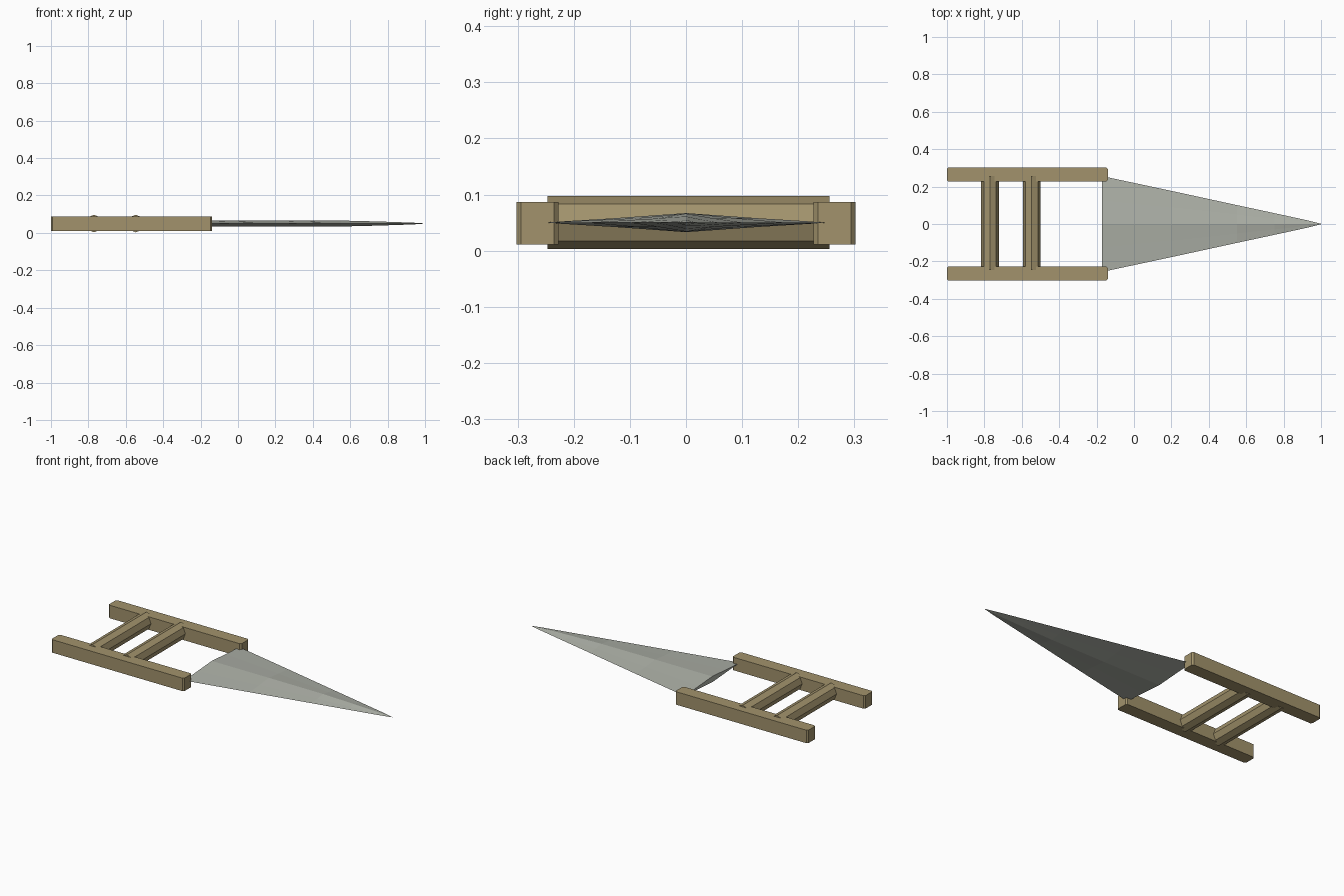
import bpy, bmesh, math

if "Cube" in bpy.data.objects:
    bpy.data.objects.remove(bpy.data.objects["Cube"])


def material(name, rgb):
    m = bpy.data.materials.new(name)
    m.diffuse_color = (*rgb, 1)
    m.use_nodes = True
    m.node_tree.nodes["Principled BSDF"].inputs["Base Color"].default_value = m.diffuse_color
    return m


WOOD = material("tan wood", (0.36, 0.29, 0.15))
STEEL = material("pale steel", (0.42, 0.44, 0.39))


def loft(name, rings, mat):
    """Skin a list of equal-length rings and cap both ends."""
    bm = bmesh.new()
    vs = [[bm.verts.new(p) for p in r] for r in rings]
    n = len(vs[0])
    for a, b in zip(vs, vs[1:]):
        for i in range(n):
            bm.faces.new((a[i], a[(i + 1) % n], b[(i + 1) % n], b[i]))
    bm.faces.new(vs[0])
    bm.faces.new(vs[-1])
    bmesh.ops.remove_doubles(bm, verts=bm.verts, dist=1e-5)
    bmesh.ops.recalc_face_normals(bm, faces=bm.faces)
    me = bpy.data.meshes.new(name)
    bm.to_mesh(me)
    bm.free()
    me.materials.append(mat)
    ob = bpy.data.objects.new(name, me)
    bpy.context.collection.objects.link(ob)
    return ob


# Side rails: plan outline with chamfered upright corners
X0, X1, C = -1.0, -0.14, 0.008
for side, name in ((1, "left_rail"), (-1, "right_rail")):
    a, b = 0.227, 0.302
    plan = [(X0 + C, a), (X1 - C, a), (X1, a + C), (X1, b - C),
            (X1 - C, b), (X0 + C, b), (X0, b - C), (X0, a + C)]
    loft(name, [[(x, side * y, z) for x, y in plan] for z in (0.011, 0.087)], WOOD)

# Two octagonal grip bars, one corner pointing up
for k, cx in enumerate((-0.77, -0.547)):
    rings = [[(cx + 0.047 * math.sin(i * math.pi / 4), y,
               0.05 + 0.047 * math.cos(i * math.pi / 4)) for i in range(8)]
             for y in (-0.247, 0.256)]
    loft(f"grip_bar_{k + 1}", rings, WOOD)

# Blade: slightly hollow diamond section tapering to a point
rings = []
for x, w, h in ((-0.17, 0.256, 0.017), (0.2, 0.177, 0.017), (0.55, 0.101, 0.016),
                (0.75, 0.058, 0.011), (0.93, 0.019, 0.005), (1.0, 0.001, 0.0005)):
    half = [(-w, 0), (-w / 2, 0.46 * h), (0, h), (w / 2, 0.46 * h)]
    ring = half + [(-y, -z) for y, z in half]
    rings.append([(x, y, 0.05 + z) for y, z in ring])
loft("blade", rings, STEEL)
